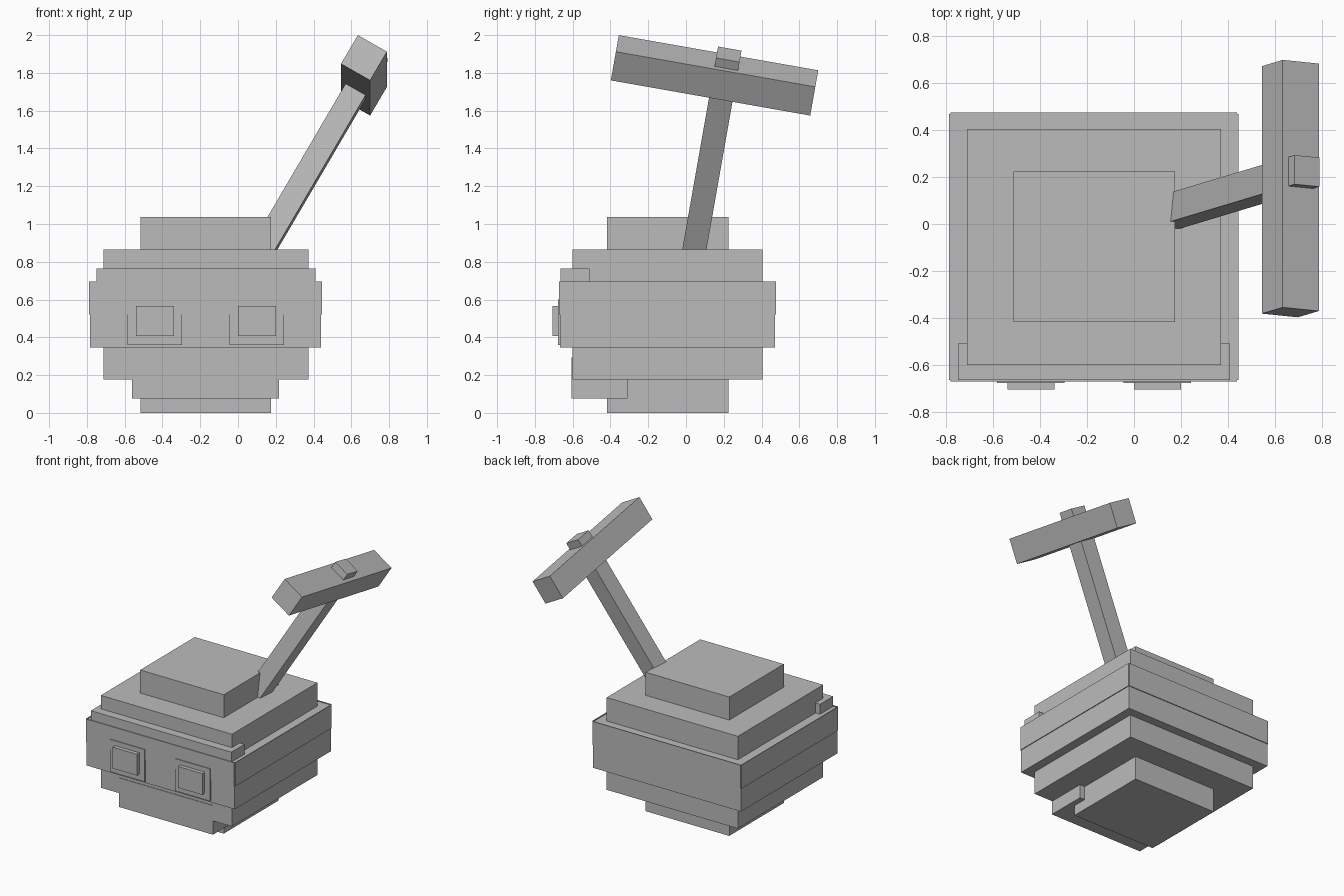
import bpy, math
from mathutils import Matrix, Vector

if "Cube" in bpy.data.objects:
    bpy.data.objects.remove(bpy.data.objects["Cube"])

grey = bpy.data.materials.new("plain grey")
grey.diffuse_color = (0.5, 0.5, 0.5, 1)
grey.use_nodes = True
grey.node_tree.nodes["Principled BSDF"].inputs["Base Color"].default_value = grey.diffuse_color


def box(name, x, y, z, matrix=None):
    """Axis-aligned box from (min, max) ranges, optionally placed by a matrix."""
    v = [(a, b, c) for a in x for b in y for c in z]
    f = [(0, 1, 3, 2), (4, 6, 7, 5), (0, 4, 5, 1), (2, 3, 7, 6), (0, 2, 6, 4), (1, 5, 7, 3)]
    me = bpy.data.meshes.new(name)
    me.from_pydata(v, [], f)
    me.materials.append(grey)
    ob = bpy.data.objects.new(name, me)
    bpy.context.collection.objects.link(ob)
    if matrix:
        ob.matrix_world = matrix
    return ob


# Blocky round head: three nested boxes
X0, X1, Y0, Y1 = -0.783, 0.439, -0.666, 0.47
box("head_core", (-0.515, 0.175), (-0.418, 0.225), (0, 1.037))
box("head_middle", (-0.712, 0.372), (-0.602, 0.405), (0.176, 0.865))
box("head_wide", (X0, X1), (Y0, Y1), (0.347, 0.69))

# Headband: four thin plates, open at the corners
t, band = 0.006, (0.52, 0.696)
box("band_front", (X0, X1), (Y0 - t, Y0), band)
box("band_back", (X0, X1), (Y1, Y1 + t), band)
box("band_left", (X0 - t, X0), (Y0, Y1), band)
box("band_right", (X1, X1 + t), (Y0, Y1), band)

# Brow ledge and jaw
box("brow", (-0.75, 0.41), (-0.665, -0.51), (0.68, 0.765))
box("jaw", (-0.56, 0.217), (-0.606, -0.31), (0.075, 0.292))

# Eyes with their surrounds
for side, cx in (("left", -0.44), ("right", 0.1)):
    box("eye_surround_" + side, (cx - 0.144, cx + 0.144), (-0.678, -0.66), (0.36, 0.6))
    box("eye_" + side, (cx - 0.1, cx + 0.1), (-0.707, -0.67), (0.406, 0.565))

# Hammer stuck in the top, leaning sideways and backwards
tilt = (Matrix.Translation(Vector((0.667, 0.151, 1.787)))
        @ Matrix.Rotation(math.radians(-10), 4, 'X')
        @ Matrix.Rotation(math.radians(30), 4, 'Y'))
box("hammer_head", (-0.089, 0.089), (-0.536, 0.536), (-0.089, 0.089), tilt)
box("hammer_handle", (-0.061, 0.061), (-0.008, 0.118), (-1.09, 0.142), tilt)
